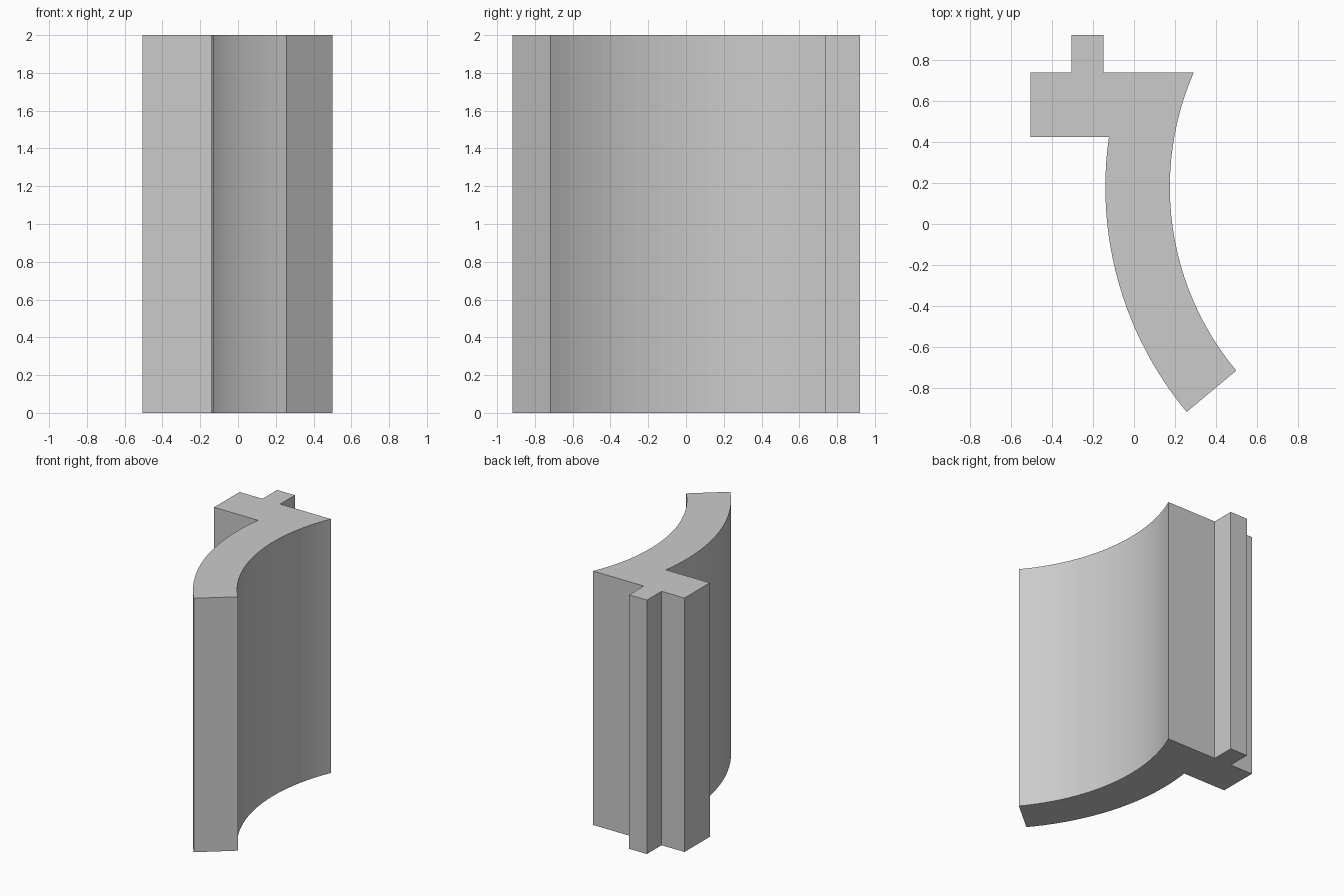
import bpy, bmesh, math
from mathutils import Vector

cube = bpy.data.objects.get("Cube")
if cube:
    bpy.data.objects.remove(cube, do_unlink=True)

HEIGHT = 2.0
CENTRE = Vector((1.575, 0.18))
INNER, OUTER = 1.4, 1.715
END_ANGLE = math.radians(39.8)
BACK_Y, FLANGE_Y = 0.74, 0.425


def arc(radius, start, end, steps=24):
    """Points on the curved wall, angles measured from -x towards -y."""
    angles = [start + (end - start) * i / steps for i in range(steps + 1)]
    return [CENTRE - radius * Vector((math.cos(a), math.sin(a))) for a in angles]


def angle_at(radius, y):
    return math.asin((CENTRE.y - y) / radius)


# Plain grey material
grey = bpy.data.materials.new("light grey")
grey.use_nodes = True
colour = (0.6, 0.6, 0.6, 1)
grey.diffuse_color = colour
grey.node_tree.nodes["Principled BSDF"].inputs["Base Color"].default_value = colour

# Cross-section: inner curve, back tongue, side flange, outer curve
profile = arc(INNER, END_ANGLE, angle_at(INNER, BACK_Y))
profile += [Vector(p) for p in (
    (-0.15, BACK_Y), (-0.15, 0.922), (-0.305, 0.922), (-0.305, BACK_Y),
    (-0.505, BACK_Y), (-0.505, FLANGE_Y))]
profile += arc(OUTER, angle_at(OUTER, FLANGE_Y), END_ANGLE)

# Extrude the cross-section upwards
bm = bmesh.new()
base = bm.faces.new([bm.verts.new((p.x, p.y, 0)) for p in profile])
top = bmesh.ops.extrude_face_region(bm, geom=[base], use_keep_orig=True)
bmesh.ops.translate(bm, vec=(0, 0, HEIGHT),
                    verts=[v for v in top["geom"] if isinstance(v, bmesh.types.BMVert)])
bmesh.ops.recalc_face_normals(bm, faces=bm.faces)
mesh = bpy.data.meshes.new("curved_wall_section")
bm.to_mesh(mesh)
bm.free()
mesh.materials.append(grey)
wall = bpy.data.objects.new("curved_wall_section", mesh)
bpy.context.collection.objects.link(wall)
